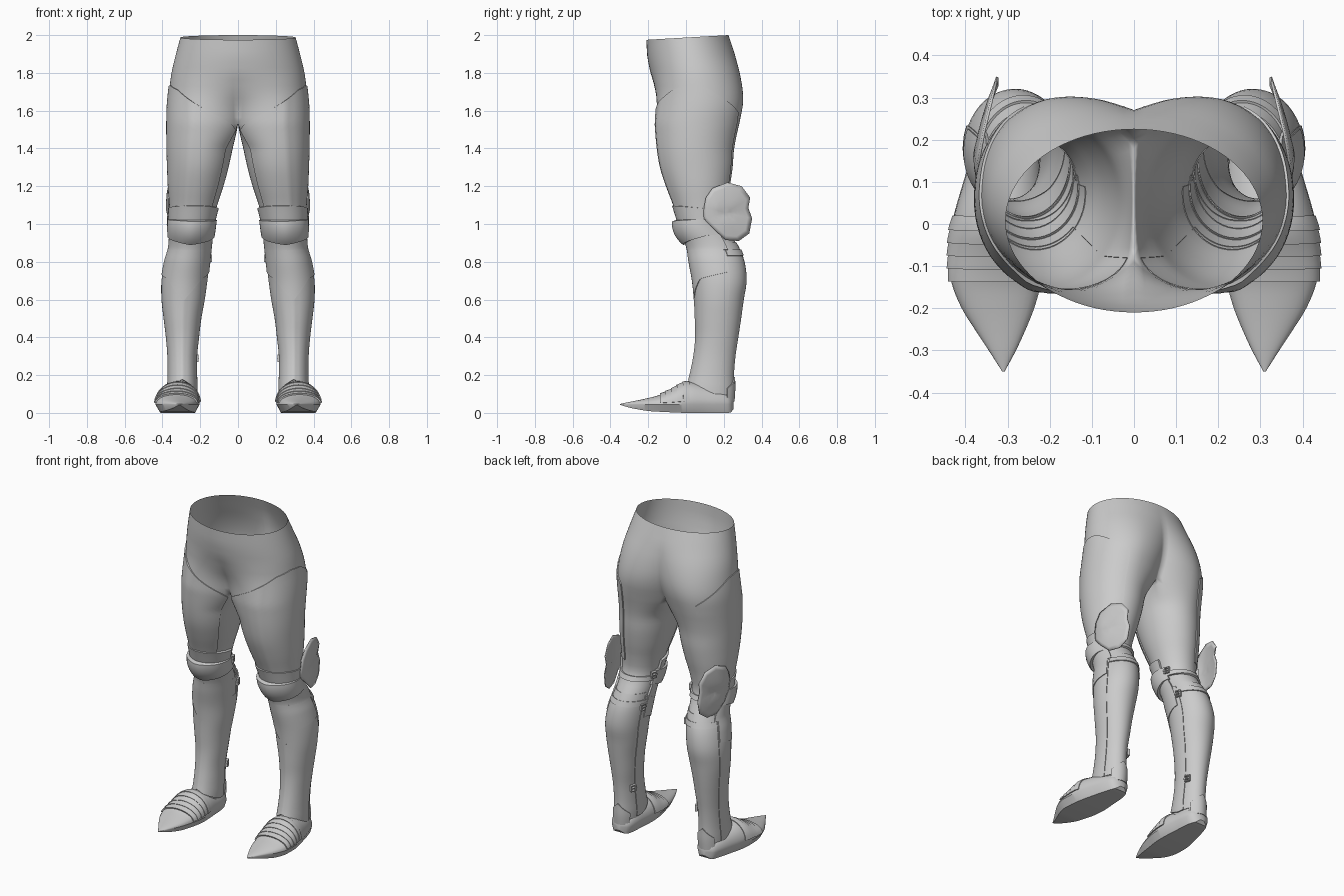
import bpy, bmesh, math
from mathutils import Vector

default_cube = bpy.data.objects.get("Cube")
if default_cube:
    bpy.data.objects.remove(default_cube, do_unlink=True)

steel = bpy.data.materials.new("plain grey steel")
steel.use_nodes = True
GREY = (0.6, 0.6, 0.6, 1)
steel.diffuse_color = GREY
steel.node_tree.nodes["Principled BSDF"].inputs["Base Color"].default_value = GREY

CROTCH = 1.53
SPLIT = 140  # angle where the outer wrap meets the inner thigh

# Leg and hip sections: height, inner x, outer x, front y, back y
LEG = [(.05, .23, .365, .02, .245), (.12, .222, .368, .01, .25), (.2, .224, .365, .03, .25),
       (.3, .224, .366, .05, .258), (.4, .214, .374, .06, .273), (.5, .202, .386, .058, .288),
       (.6, .184, .397, .053, .302), (.7, .17, .397, .043, .317), (.8, .158, .38, .025, .306),
       (.88, .15, .358, .012, .275), (1, .135, .354, -.03, .21), (1.1, .11, .358, -.062, .213),
       (1.2, .077, .366, -.1, .232), (1.3, .05, .37, -.132, .247), (1.4, .028, .373, -.149, .255),
       (CROTCH, 0, .374, -.16, .282), (1.62, 0, .372, -.165, .308), (1.7, 0, .365, -.175, .314),
       (1.8, 0, .352, -.192, .298), (1.9, 0, .33, -.205, .265), (2, 0, .305, -.21, .225)]

# Foot sections: y, inner x, outer x, sole z, top z
FOOT = [(-.35, .307, .313, .043, .047), (-.3, .28, .345, .028, .058), (-.25, .257, .378, .018, .068),
        (-.2, .237, .409, .01, .079), (-.14, .22, .433, .006, .095), (-.08, .207, .438, .003, .122),
        (0, .203, .432, 0, .162), (.1, .213, .405, 0, .15), (.2, .227, .372, 0, .12),
        (.24, .25, .348, .003, .09), (.252, .28, .315, .02, .06)]


def sample(table, k):
    """Smooth interpolation of a table row at key k."""
    k = min(max(k, table[0][0]), table[-1][0])
    i = next(i for i in range(len(table) - 1) if k <= table[i + 1][0])
    a, b = table[i], table[i + 1]
    p, q = table[max(i - 1, 0)], table[min(i + 2, len(table) - 1)]
    h = b[0] - a[0]
    s = (k - a[0]) / h
    out = []
    for c in range(1, len(a)):
        m0 = (b[c] - p[c]) / (b[0] - p[0]) * h
        m1 = (q[c] - a[c]) / (q[0] - a[0]) * h
        out.append((2*s**3 - 3*s*s + 1) * a[c] + (s**3 - 2*s*s + s) * m0
                   + (3*s*s - 2*s**3) * b[c] + (s**3 - s*s) * m1)
    return out


def ramp(points, k):
    """Straight-line interpolation through (key, value) pairs."""
    if k <= points[0][0]:
        return points[0][1]
    for (a, va), (b, vb) in zip(points, points[1:]):
        if k <= b:
            return va + (vb - va) * (k - a) / (b - a)
    return points[-1][1]


def leg_surface(t, z):
    """Point on the left leg or hip; t is -90 at the front, 0 outside, 90 at the back."""
    xi, xo, yf, yb = sample(LEG, z)
    if z >= CROTCH:
        xi = 0
    cy, ry = (yf + yb) / 2, (yb - yf) / 2
    c, s = math.cos(math.radians(t)), math.sin(math.radians(t))
    flat = min(max((z - 1.4) / (CROTCH - 1.4), 0), 1)
    if c < 0:
        c += (max(-1, c / -math.cos(math.radians(SPLIT))) - c) * flat
    x, y = (xi + xo) / 2 + (xo - xi) / 2 * c, cy + ry * s
    if z > CROTCH:  # blend the two thighs into one hip outline
        a = math.radians(t * 90 / SPLIT)
        front = ramp([(CROTCH, 1), (1.6, .75), (1.7, .3), (1.8, .05), (1.9, 0)], z)
        back = ramp([(CROTCH, 1), (1.6, .8), (1.7, .55), (1.8, .32), (1.9, .1), (2, 0)], z)
        k = front + (back - front) * (1 + math.sin(a)) / 2
        x = x * k + xo * math.cos(a) * (1 - k)
        y = y * k + (cy + ry * math.sin(a)) * (1 - k)
        z -= .0125 * (1 - math.sin(a)) * max(0, (z - 1.8) / .2)
    return Vector((x, y, z))


def foot_surface(a, y):
    """Point on the arched top of the foot, a from 0 (inner) to 180 (outer)."""
    xi, xo, zb, zt = sample(FOOT, y)
    c, s = math.cos(math.radians(a)), max(0, math.sin(math.radians(a)))
    return Vector(((xi + xo) / 2 - (xo - xi) / 2 * c, y, .045 + max(zt - .045, .002) * s ** .9))


def normal(f, u, v):
    n = (f(u + 1, v) - f(u - 1, v)).cross(f(u, v + .004) - f(u, v - .004))
    return n.normalized()


def finish(name, bm, angle=35):
    """Turn a bmesh into a smooth, mirrored steel object."""
    mesh = bpy.data.meshes.new(name)
    bm.to_mesh(mesh)
    bm.free()
    mesh.materials.append(steel)
    ob = bpy.data.objects.new(name, mesh)
    bpy.context.collection.objects.link(ob)
    bpy.ops.object.select_all(action='DESELECT')
    ob.select_set(True)
    bpy.context.view_layer.objects.active = ob
    bpy.ops.object.shade_smooth_by_angle(angle=math.radians(angle))
    mirror = ob.modifiers.new("mirror", 'MIRROR')
    mirror.merge_threshold = .0008
    return ob


def panel(name, f, u0, u1, low, high, off, nu=28, nv=12):
    """Raised plate that follows surface f, with a rim turned down to the surface."""
    bm = bmesh.new()
    cols = []
    for i in range(-1, nu + 2):
        u = u0 + (u1 - u0) * min(max(i, 0), nu) / nu
        lo, hi = (e(u) if callable(e) else e for e in (low, high))
        col = []
        for j in range(-1, nv + 2):
            v = lo + (hi - lo) * min(max(j, 0), nv) / nv
            rim = i in (-1, nu + 1) or j in (-1, nv + 1)
            d = -.002 if rim else (off(u, v) if callable(off) else off)
            col.append(bm.verts.new(f(u, v) + normal(f, u, v) * d))
        cols.append(col)
    for a, b in zip(cols, cols[1:]):
        for j in range(len(a) - 1):
            bm.faces.new((a[j], b[j], b[j + 1], a[j + 1]))
    return finish(name, bm)


# Hollow hips and legs, open at the waist
bm = bmesh.new()
heights = [.05 + (CROTCH - .05) * i / 50 for i in range(50)] + [CROTCH + (2 - CROTCH) * i / 14 for i in range(15)]
angles = [-SPLIT + 2 * SPLIT * i / 40 for i in range(41)] + [SPLIT + 8 * i for i in range(1, 10)]
rows = [[bm.verts.new(leg_surface(t, z)) for t in (angles if z <= CROTCH else angles[:41])] for z in heights]
for low, high in zip(rows, rows[1:]):
    closed = len(high) > 41
    for i in range(len(angles) if closed else 40):
        k = (i + 1) % len(angles)
        bm.faces.new((low[i], low[k], high[k], high[i]))
finish("hips_and_legs", bm, 60)

# Thigh plate with a slanted top edge and a slight front ridge
thigh_top = [(-140, 1.5), (-115, 1.56), (-90, 1.615), (-45, 1.71), (-15, 1.735), (10, 1.725), (68, 1.59)]
panel("thigh_plate", leg_surface, -140, 68, 1.08, lambda t: ramp(thigh_top, t),
      lambda t, z: .006 + .004 * max(0, 1 - abs(t + 72) / 10), 42, 24)

# Knee: upper lame, domed cop with a pointed lower edge, lower lame
panel("knee_upper_lame", leg_surface, -185, 35, 1.015, lambda t: 1.085 + .015 * math.cos(math.radians(t + 90)), .013)


def cop_bulge(t, z):
    facing = max(0, math.cos(math.radians((t + 90) * .85)))
    dome = max(0, 1 - ((z - .975) / .085) ** 2)
    ridge = max(0, 1 - abs(t + 90) / 25)
    return .012 + facing * (.008 + .022 * dome) + .007 * ridge * dome


panel("knee_cop", leg_surface, -195, 35, lambda t: .94 - .045 * max(0, 1 - abs(t + 90) / 90), 1.025, cop_bulge)
panel("knee_lower_lame", leg_surface, -190, 30, .86, .95, .012)

# Two-lobed side wing of the knee, swept backward
outline = [(.095, 1.09), (.105, 1.14), (.14, 1.19), (.22, 1.22), (.295, 1.2), (.34, 1.14), (.33, 1.085),
           (.35, 1.03), (.335, .95), (.28, .91), (.21, .915), (.15, .97), (.09, 1.03)]
bm = bmesh.new()
steps = 6
rings = []
for r in range(1, steps + 1):
    s = r / steps
    ring = []
    for y, z in outline:
        y, z = .21 + (y - .21) * s, 1.06 + (z - 1.06) * s
        crease = max(0, 1 - abs(z - 1.05 - .15 * (y - .2)) / .04)
        ring.append(bm.verts.new((.373 + .012 * (1 - s * s) - .24 * max(0, y - .16) - .008 * crease, y, z)))
    rings.append(ring)
centre = bm.verts.new((.368, .21, 1.06))
for i in range(len(outline)):
    k = (i + 1) % len(outline)
    bm.faces.new((centre, rings[0][k], rings[0][i]))
    for a, b in zip(rings, rings[1:]):
        bm.faces.new((a[i], a[k], b[k], b[i]))
bmesh.ops.recalc_face_normals(bm, faces=bm.faces)
wing = finish("knee_wing", bm, 50)
wing.modifiers.new("thickness", 'SOLIDIFY').thickness = .006

# Shin: back shell, front shell and a chevron plate on the upper front
panel("greave_back", leg_surface, 20, 160, .1, .9, .004, 28, 30)
panel("greave_front", leg_surface, -200, 22, lambda t: .1 + .075 * max(0, 1 - abs(t + 90) / 90), .88,
      lambda t, z: .008 + .004 * max(0, 1 - abs(t + 90) / 12), 40, 30)
chevron = [(-180, .75), (-135, .71), (-90, .59), (-45, .71), (20, .745)]
panel("greave_chevron_plate", leg_surface, -190, 20, lambda t: ramp(chevron, t), .865, .012, 36)
panel("heel_plate", leg_surface, 45, 135, .06, lambda t: .13 + .06 * max(0, 1 - abs(t - 90) / 45), .011, 16, 8)

# Straps across the back and their buckles on the inner side
for label, z, gap in (("knee", .98, .011), ("calf", .845, .01)):
    panel(label + "_strap", leg_surface, 25, 175, z - .015, z + .015, gap, 24, 2)
for label, t, z in (("knee", 160, 1), ("calf", 160, .82), ("ankle", 150, .29)):
    bm = bmesh.new()
    out = normal(leg_surface, t, z)
    side = Vector((0, 0, 1)).cross(out).normalized()
    middle = leg_surface(t, z) + out * .012
    for shift, lift, w, h in ((-.014, 0, .006, .04), (.014, 0, .006, .04), (0, .017, .03, .006),
                              (0, -.017, .03, .006), (.004, 0, .035, .006)):
        bar = bmesh.ops.create_cube(bm, size=1)["verts"]
        for v in bar:
            p = v.co.copy()
            v.co = middle + side * (shift + p.x * w) + out * p.y * .016 + Vector((0, 0, lift + p.z * h))
    bmesh.ops.recalc_face_normals(bm, faces=bm.faces)
    finish(label + "_buckle", bm)

# Pointed foot with a flat, narrower sole
bm = bmesh.new()
sections = []
for i in range(41):
    y = -.35 + .602 * i / 40
    xi, xo, zb, zt = sample(FOOT, y)
    mid, half = (xi + xo) / 2, (xo - xi) / 2
    ring = [foot_surface(a, y) for a in range(0, 181, 12)]
    ring += [Vector((mid + half * k, y, zb)) for k in (.78, .3, -.3, -.78)]
    sections.append([bm.verts.new(p) for p in ring])
for a, b in zip(sections, sections[1:]):
    for i in range(len(a)):
        k = (i + 1) % len(a)
        bm.faces.new((a[i], a[k], b[k], b[i]))
bm.faces.new(sections[0])
bm.faces.new(sections[-1])
bmesh.ops.recalc_face_normals(bm, faces=bm.faces)
finish("foot", bm)

# Overlapping foot lames, each lifted at its front edge
for n in range(5):
    y = -.135 + .03 * n
    panel("foot_lame_%d" % (n + 1), foot_surface, 6, 174, y, y + .034,
          lambda a, v, y=y: .008 - .12 * (v - y), 20, 3)
